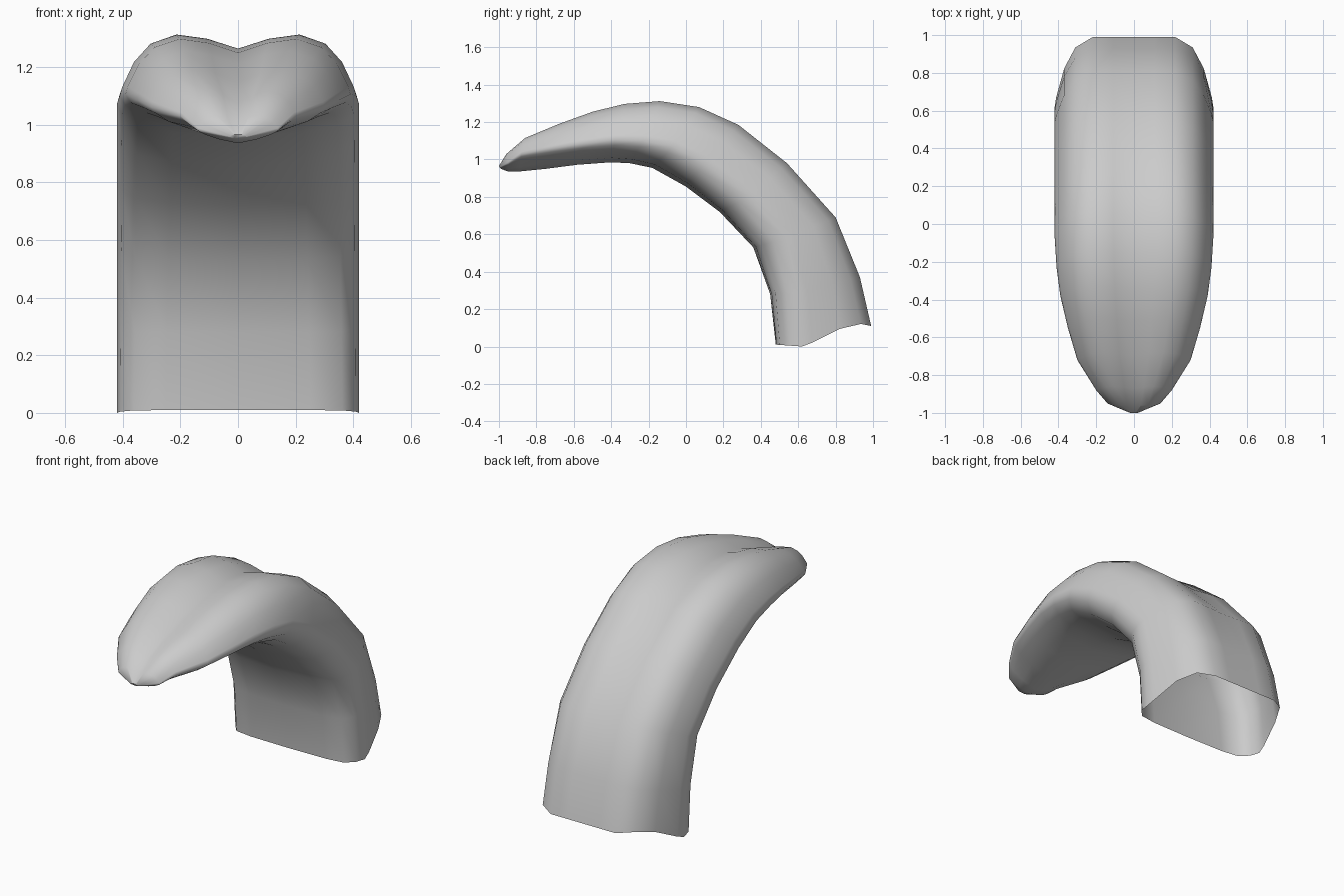
import bpy
import bmesh
import math
from mathutils import Vector

default_cube = bpy.data.objects.get("Cube")
if default_cube:
    bpy.data.objects.remove(default_cube, do_unlink=True)

# Plain grey material
grey = bpy.data.materials.new("plain grey")
grey.use_nodes = True
grey.diffuse_color = (0.6, 0.6, 0.6, 1)
grey.node_tree.nodes["Principled BSDF"].inputs["Base Color"].default_value = grey.diffuse_color

# Stations from tip to root: underside (y, z), side edge (y, z), top (y, z),
# half width, groove depth as a share of the upper height
stations = [
    ((-.99, .95), (-.995, .957), (-1, .965), .03, 0),
    ((-.95, .935), (-.95, .98), (-.96, 1.03), .14, .3),
    ((-.89, .936), (-.88, 1.03), (-.86, 1.115), .2, .5),
    ((-.75, .95), (-.72, 1.06), (-.68, 1.19), .3, .33),
    ((-.58, .972), (-.55, 1.085), (-.5, 1.255), .35, .27),
    ((-.4, .985), (-.38, 1.105), (-.33, 1.297), .39, .25),
    ((-.3, .98), (-.23, 1.1), (-.14, 1.312), .41, .23),
    ((-.18, .955), (-.07, 1.07), (.07, 1.28), .42, .18),
    ((0, .855), (.1, .98), (.28, 1.185), .42, .12),
    ((.18, .72), (.34, .8), (.54, .98), .42, .06),
    ((.36, .53), (.54, .58), (.8, .69), .42, .02),
    ((.45, .28), (.6, .29), (.93, .37), .42, 0),
    ((.48, .01), (.62, 0), (.99, .11), .42, 0),
]

# Cross-section profiles: (share of half width, share of way from the edge)
upper_profile = [(.98, .14), (.88, .55), (.74, .85), (.52, 1), (.26, 1)]
under_tip = [(.45, .68), (.78, .32), (.94, .1)]
under_root = [(.6, .97), (.86, .85), (.97, .45)]


def place(share, start, end, t):
    """Point at a share of the width, part way from start to end."""
    y, z = Vector(start).lerp(Vector(end), t)
    return Vector((share, y, z))


def half_section(index):
    """Half outline from the middle of the underside to the middle of the top."""
    under, edge, top, width, groove = stations[index]
    blend = index / (len(stations) - 1)
    points = [place(0, edge, under, 1)]
    for tip, root in zip(under_tip, under_root):
        share, t = Vector(tip).lerp(Vector(root), blend)
        points.append(place(share * width, edge, under, t))
    points.append(place(width, edge, top, 0))
    for share, t in upper_profile:
        if share < .3:
            t -= groove * .3
        point = place(share * width, edge, top, t)
        if index == len(stations) - 1:
            point.z += .25 * t * t * (1 - t)    # wavy rim of the root
        points.append(point)
    points.append(place(0, edge, top, 1 - groove))
    return points


# Tongue: lofted shell, closed at the tip and open at the root
bm = bmesh.new()
rings = []
for i in range(len(stations)):
    half = half_section(i)
    mirrored = [Vector((-p.x, p.y, p.z)) for p in reversed(half[1:-1])]
    rings.append([bm.verts.new(p) for p in half + mirrored])
for ring, following in zip(rings, rings[1:]):
    for k in range(len(ring)):
        n = (k + 1) % len(ring)
        bm.faces.new((ring[k], ring[n], following[n], following[k]))
bm.faces.new(rings[0])
bmesh.ops.recalc_face_normals(bm, faces=bm.faces)

mesh = bpy.data.meshes.new("tongue")
bm.to_mesh(mesh)
bm.free()
mesh.materials.append(grey)
tongue = bpy.data.objects.new("tongue", mesh)
bpy.context.collection.objects.link(tongue)

# Smooth shading
bpy.context.view_layer.objects.active = tongue
tongue.select_set(True)
bpy.ops.object.shade_smooth_by_angle(angle=math.radians(60))
